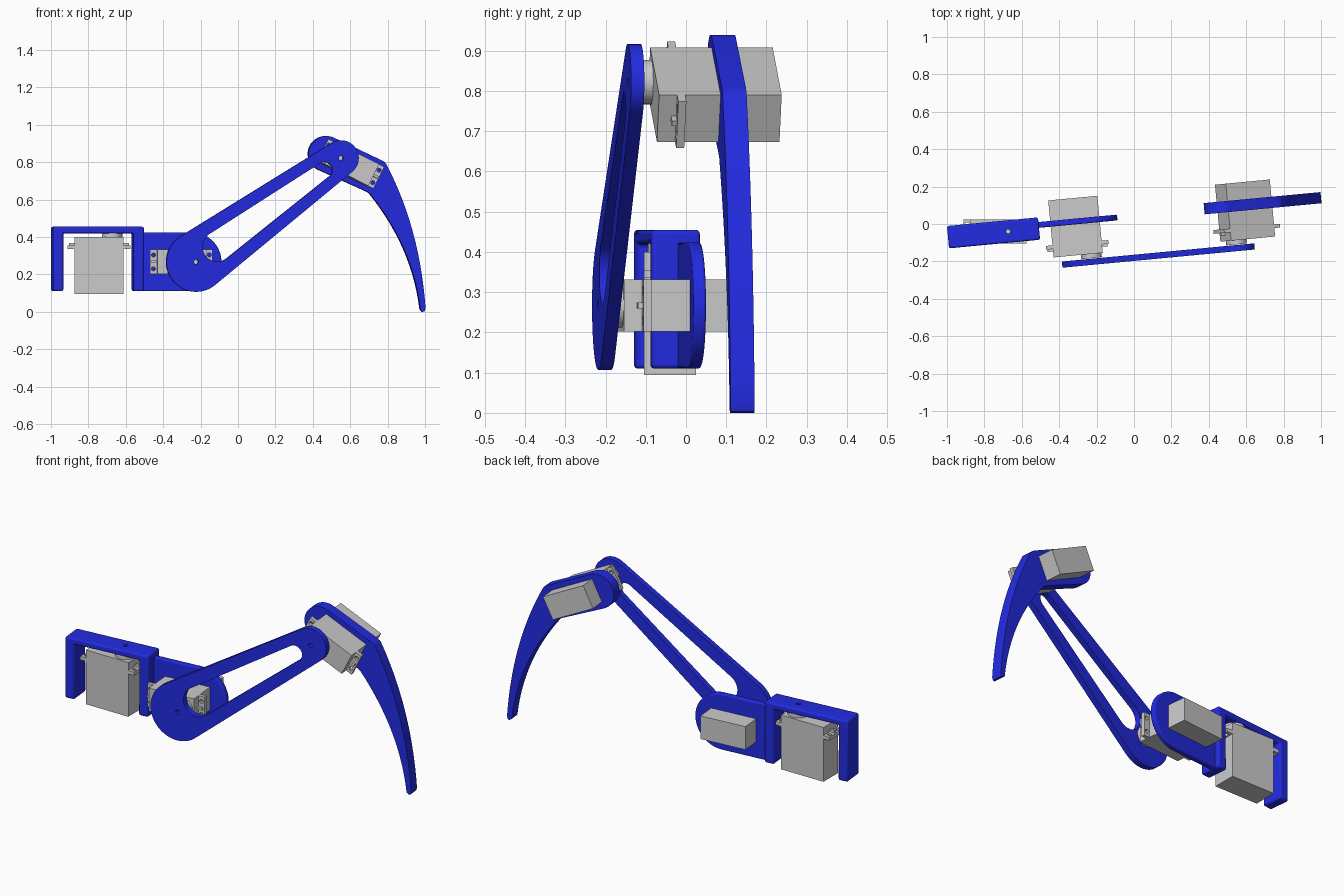
import bpy, bmesh
from math import radians, pi, cos, sin, acos, atan2, hypot
from mathutils import Matrix, Vector

if "Cube" in bpy.data.objects:
    bpy.data.objects.remove(bpy.data.objects["Cube"])

YAW = radians(5.4)
BASE = Matrix.Translation((-0.673, -0.04, 0)) @ Matrix.Rotation(YAW, 4, 'Z')   # leg frame at the first joint
UPRIGHT = Matrix.Rotation(pi / 2, 4, 'X')                                     # plate XY -> leg XZ
blue = bpy.data.materials.new("blue_plastic")
blue.diffuse_color = (0.016, 0.024, 0.75, 1)
blue.use_nodes = True
blue.node_tree.nodes["Principled BSDF"].inputs["Base Color"].default_value = blue.diffuse_color


def arc(cx, cy, r, a0, a1, n=24):
    return [(cx + r * cos(a0 + (a1 - a0) * i / n), cy + r * sin(a0 + (a1 - a0) * i / n)) for i in range(n + 1)]


def circle(cx, cy, r, n=20):
    return arc(cx, cy, r, 0, 2 * pi, n)[:-1]


def tapered_slot(c1, r1, c2, r2):
    dx, dy = c2[0] - c1[0], c2[1] - c1[1]
    phi, b = atan2(dy, dx), acos((r1 - r2) / hypot(dx, dy))
    return arc(*c2, r2, phi - b, phi + b) + arc(*c1, r1, phi + b, phi + 2 * pi - b, 36)


def quad_curve(p, c, q, n=14):
    p, c, q = Vector(p), Vector(c), Vector(q)
    return [tuple(p * (1 - t) ** 2 + c * 2 * t * (1 - t) + q * t * t) for t in (i / n for i in range(n + 1))]


def plate_mesh(name, loops, thickness):
    """Filled outline with holes, extruded evenly about z = 0."""
    cu = bpy.data.curves.new(name, 'CURVE')
    cu.dimensions, cu.fill_mode, cu.extrude = '2D', 'BOTH', thickness / 2
    for pts in loops:
        sp = cu.splines.new('POLY')
        sp.points.add(len(pts) - 1)
        for p, co in zip(sp.points, pts):
            p.co = (co[0], co[1], 0, 1)
        sp.use_cyclic_u = True
    ob = bpy.data.objects.new(name, cu)
    bpy.context.collection.objects.link(ob)
    me = bpy.data.meshes.new_from_object(ob.evaluated_get(bpy.context.evaluated_depsgraph_get()))
    bpy.data.objects.remove(ob)
    bm = bmesh.new()
    bm.from_mesh(me)
    bmesh.ops.remove_doubles(bm, verts=bm.verts, dist=1e-5)
    bmesh.ops.dissolve_limit(bm, angle_limit=0.01, verts=bm.verts, edges=bm.edges)
    bmesh.ops.recalc_face_normals(bm, faces=bm.faces)
    bm.to_mesh(me)
    bm.free()
    me.name = name
    return me


def smooth(me):
    me.shade_smooth()
    me.set_sharp_from_angle(angle=radians(30))


def blue_plate(name, loops, thickness, v, bevel=0.0):
    me = plate_mesh(name, loops, thickness)
    me.materials.clear()
    me.materials.append(blue)
    smooth(me)
    ob = bpy.data.objects.new(name, me)
    bpy.context.collection.objects.link(ob)
    ob.matrix_world = BASE @ Matrix.Translation((0, v, 0)) @ UPRIGHT
    if bevel:
        m = ob.modifiers.new("edge", 'BEVEL')
        m.width, m.segments, m.limit_method, m.angle_limit = bevel, 3, 'ANGLE', radians(40)
    return ob


# servo motor mesh: origin on the output axis, at the top of the body
def servo_mesh():
    cx = -0.07
    holes = [circle(cx + sx * 0.15, sy * 0.037, 0.011, 12) for sx in (-1, 1) for sy in (-1, 1)]
    w, d = 0.1675, 0.065
    me = plate_mesh("servo", [[(cx - w, -d), (cx + w, -d), (cx + w, d), (cx - w, d)]] + holes, 0.02)
    bm = bmesh.new()
    bm.from_mesh(me)
    bmesh.ops.translate(bm, verts=bm.verts, vec=(0, 0, -0.055))

    def box(size, loc):
        bmesh.ops.create_cube(bm, size=1, matrix=Matrix.Translation(loc) @ Matrix.Diagonal((*size, 1)))

    box((0.264, 0.13, 0.306), (cx, 0, -0.153))                # body
    for s in (-1, 1):
        box((0.03, 0.014, 0.014), (cx + s * 0.146, 0, -0.039))  # flange ribs
    bmesh.ops.create_cone(bm, cap_ends=True, segments=40, radius1=0.055, radius2=0.055, depth=0.024,
                          matrix=Matrix.Translation((0, 0, 0.011)))  # output horn
    bm.to_mesh(me)
    bm.free()
    smooth(me)
    return me


# three servos
KNEE_TILT = radians(-26.5)
A2, A3 = (0.431, 0.267), (1.209, 0.822)
servo = servo_mesh()
places = {
    "hip_servo": Matrix.Translation((-0.673, -0.04, 0.4)),
    "thigh_servo": BASE @ Matrix.Translation((A2[0], -0.161, A2[1])) @ UPRIGHT,
    "knee_servo": BASE @ Matrix.Translation((A3[0], -0.161, A3[1])) @ UPRIGHT
    @ Matrix.Rotation(pi + KNEE_TILT, 4, 'Z'),
}
for name, mat in places.items():
    ob = bpy.data.objects.new(name, servo)
    bpy.context.collection.objects.link(ob)
    ob.matrix_world = mat

# hip bracket: inverted U with a screw hole over the axis
u0, u1, zb, zt = -0.323, 0.166, 0.11, 0.455
bracket = blue_plate("hip_bracket", [[(u0, zb), (u0 + 0.056, zb), (u0 + 0.056, 0.42), (u1 - 0.056, 0.42),
                                      (u1 - 0.056, zb), (u1, zb), (u1, zt), (u0, zt)]], 0.12, 0.0, 0.01)
bpy.ops.mesh.primitive_cylinder_add(vertices=20, radius=0.012, depth=0.1, location=(-0.673, -0.04, 0.45))
cutter = bpy.context.object
cutter.name = "screw_hole_cutter"
cutter.hide_render = True
cutter.hide_set(True)
cut = bracket.modifiers.new("screw_hole", 'BOOLEAN')
cut.operation, cut.object = 'DIFFERENCE', cutter

# side plate holding the thigh servo
r = 0.157
blue_plate("hip_side_plate", [[(0.15, A2[1] - r)] + arc(*A2, r, -pi / 2, pi / 2, 36) + [(0.15, A2[1] + r)]],
           0.031, 0.0195, 0.006)

# upper leg link: tapered outline, tapered slot, two screw holes
def along(t):
    n = hypot(A3[0] - A2[0], A3[1] - A2[1])
    return (A2[0] + (A3[0] - A2[0]) * t / n, A2[1] + (A3[1] - A2[1]) * t / n)


blue_plate("upper_leg", [tapered_slot(A2, 0.16, A3, 0.095), tapered_slot(along(0.14), 0.08, along(0.845), 0.043),
                         circle(*A2, 0.012), circle(*A3, 0.012)], 0.033, -0.2035)

# lower leg: rounded head running into a curved, pointed foot
head = arc(0.47, 0.845, 0.095, pi / 2 + KNEE_TILT, 3 * pi / 2 + KNEE_TILT)
outer = quad_curve((0.79, 0.79), (0.969, 0.4515), (1.0, 0.02))
inner = quad_curve((0.70, 0.635), (0.9335, 0.3475), (0.973, 0.01))
front = head + [(0.68, 0.646)] + inner + [(0.985, 0.0), (0.995, 0.003)] + outer[::-1] + [(0.783, 0.799), (0.77, 0.808)]
blue_plate("lower_leg", [[((x + 0.675) / cos(YAW), z) for x, z in front]], 0.06, 0.0225)
